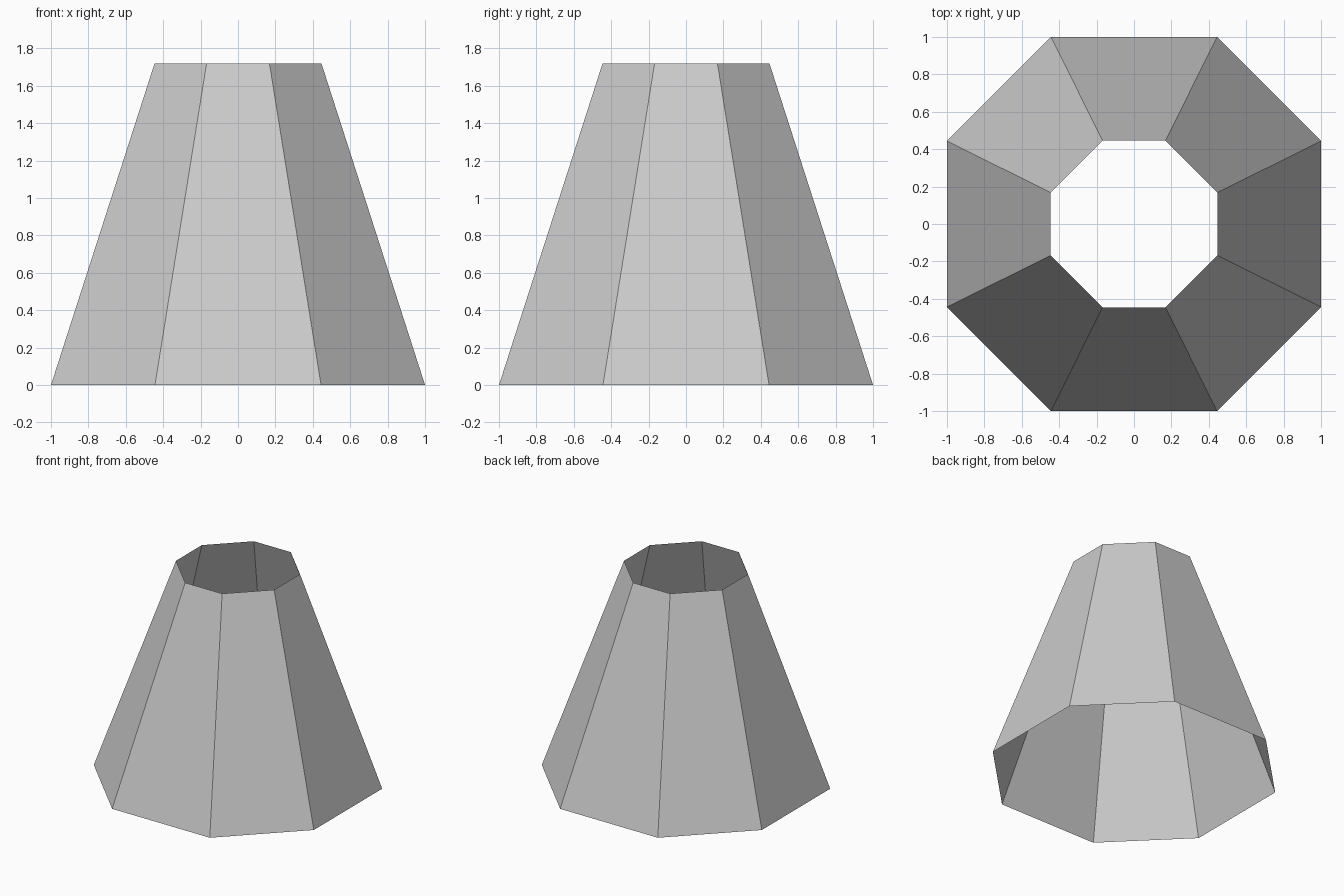
import bpy
import bmesh

if "Cube" in bpy.data.objects:
    bpy.data.objects.remove(bpy.data.objects["Cube"])

HEIGHT = 1.72


def octagon(bm, reach, half_side, z):
    """Ring of eight points: square of the given reach with cut corners."""
    a, b = reach, half_side
    points = [(a, -b), (a, b), (b, a), (-b, a), (-a, b), (-a, -b), (-b, -a), (b, -a)]
    return [bm.verts.new((x, y, z)) for x, y in points]


# Colour
grey = bpy.data.materials.new("light_grey")
grey.diffuse_color = (0.6, 0.6, 0.6, 1.0)
grey.use_nodes = True
grey.node_tree.nodes["Principled BSDF"].inputs["Base Color"].default_value = grey.diffuse_color

# Tapered eight-sided shell, open at the top and bottom
bm = bmesh.new()
bottom = octagon(bm, 1.0, 0.444, 0.0)
top = octagon(bm, 0.446, 0.168, HEIGHT)
for i in range(8):
    j = (i + 1) % 8
    bm.faces.new((bottom[i], bottom[j], top[j], top[i]))

mesh = bpy.data.meshes.new("tapered_shell")
bm.to_mesh(mesh)
bm.free()
mesh.materials.append(grey)
shell = bpy.data.objects.new("tapered_shell", mesh)
bpy.context.collection.objects.link(shell)
